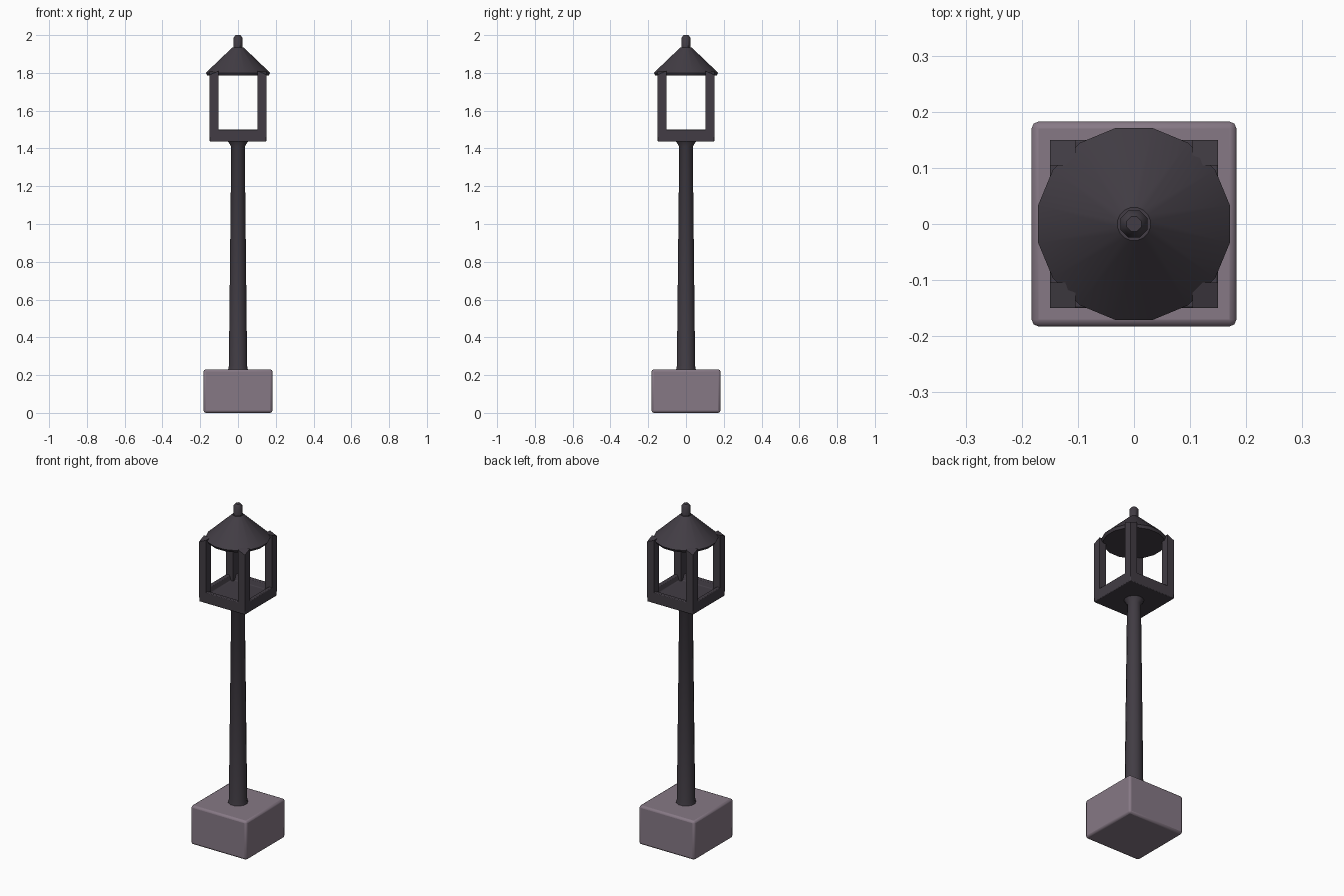
import bpy, bmesh, math

cube = bpy.data.objects.get("Cube")
if cube:
    bpy.data.objects.remove(cube, do_unlink=True)


def material(name, color):
    m = bpy.data.materials.new(name)
    m.use_nodes = True
    m.diffuse_color = color
    m.node_tree.nodes["Principled BSDF"].inputs["Base Color"].default_value = color
    return m


iron = material("dark iron", (0.054, 0.046, 0.058, 1))
stone = material("mauve stone", (0.24, 0.19, 0.235, 1))


def finish(bm, name, mat, angle=40, bevel=0):
    bmesh.ops.recalc_face_normals(bm, faces=bm.faces)
    mesh = bpy.data.meshes.new(name)
    bm.to_mesh(mesh)
    bm.free()
    mesh.materials.append(mat)
    ob = bpy.data.objects.new(name, mesh)
    bpy.context.collection.objects.link(ob)
    if bevel:
        mod = ob.modifiers.new("soft edges", "BEVEL")
        mod.width, mod.segments = bevel, 2
    bpy.ops.object.select_all(action="DESELECT")
    ob.select_set(True)
    bpy.context.view_layer.objects.active = ob
    bpy.ops.object.shade_smooth_by_angle(angle=math.radians(angle))
    return ob


def box(size, center):
    bm = bmesh.new()
    bmesh.ops.create_cube(bm, size=1)
    bmesh.ops.scale(bm, vec=size, verts=bm.verts)
    bmesh.ops.translate(bm, vec=center, verts=bm.verts)
    return bm


def turned(name, profile, sides, mat):
    """Closed lathe shape from (radius, height) pairs, with flat facets facing the axes."""
    bm = bmesh.new()
    rings = []
    for r, z in profile:
        angles = [math.tau * (i + 0.5) / sides for i in range(sides)]
        rings.append([bm.verts.new((r * math.cos(a), r * math.sin(a), z)) for a in angles])
    for low, high in zip(rings, rings[1:]):
        for i in range(sides):
            j = (i + 1) % sides
            bm.faces.new((low[i], low[j], high[j], high[i]))
    bm.faces.new(rings[0])
    bm.faces.new(rings[-1])
    return finish(bm, name, mat)


# Stone foot
finish(box((0.365, 0.365, 0.23), (0, 0, 0.115)), "stone_base", stone, 60, 0.012)

# Tapering pole with a small collar under the lantern
turned("pole", [(0.056, 0.22), (0.05, 0.25), (0.037, 1.41), (0.06, 1.445)], 12, iron)

# Lantern tray with a sunken floor
bm = box((0.3, 0.3, 0.065), (0, 0, 1.468))
bm.faces.ensure_lookup_table()
top = max(bm.faces, key=lambda f: f.calc_center_median().z)
bmesh.ops.inset_individual(bm, faces=[top], thickness=0.03)
bmesh.ops.inset_individual(bm, faces=[top], thickness=0.015, depth=-0.03)
finish(bm, "lantern_tray", iron, 30, 0.004)

# Corner posts, their tops sloping outward
for side, sx in (("right", -1), ("left", 1)):
    for end, sy in (("front", -1), ("back", 1)):
        bm = box((0.046, 0.046, 0.35), (sx * 0.127, sy * 0.127, 1.635))
        for v in bm.verts:
            if v.co.z > 1.7 and sx * v.co.x > 0.13 and sy * v.co.y > 0.13:
                v.co.z -= 0.02
        finish(bm, f"{end}_{side}_lantern_post", iron, 30)

# Conical roof with a thin eave, and its finial
turned("roof", [(0.165, 1.785), (0.174, 1.80), (0.03, 1.935)], 16, iron)
turned("finial", [(0.026, 1.92), (0.026, 1.985), (0.014, 2.0)], 8, iron)
